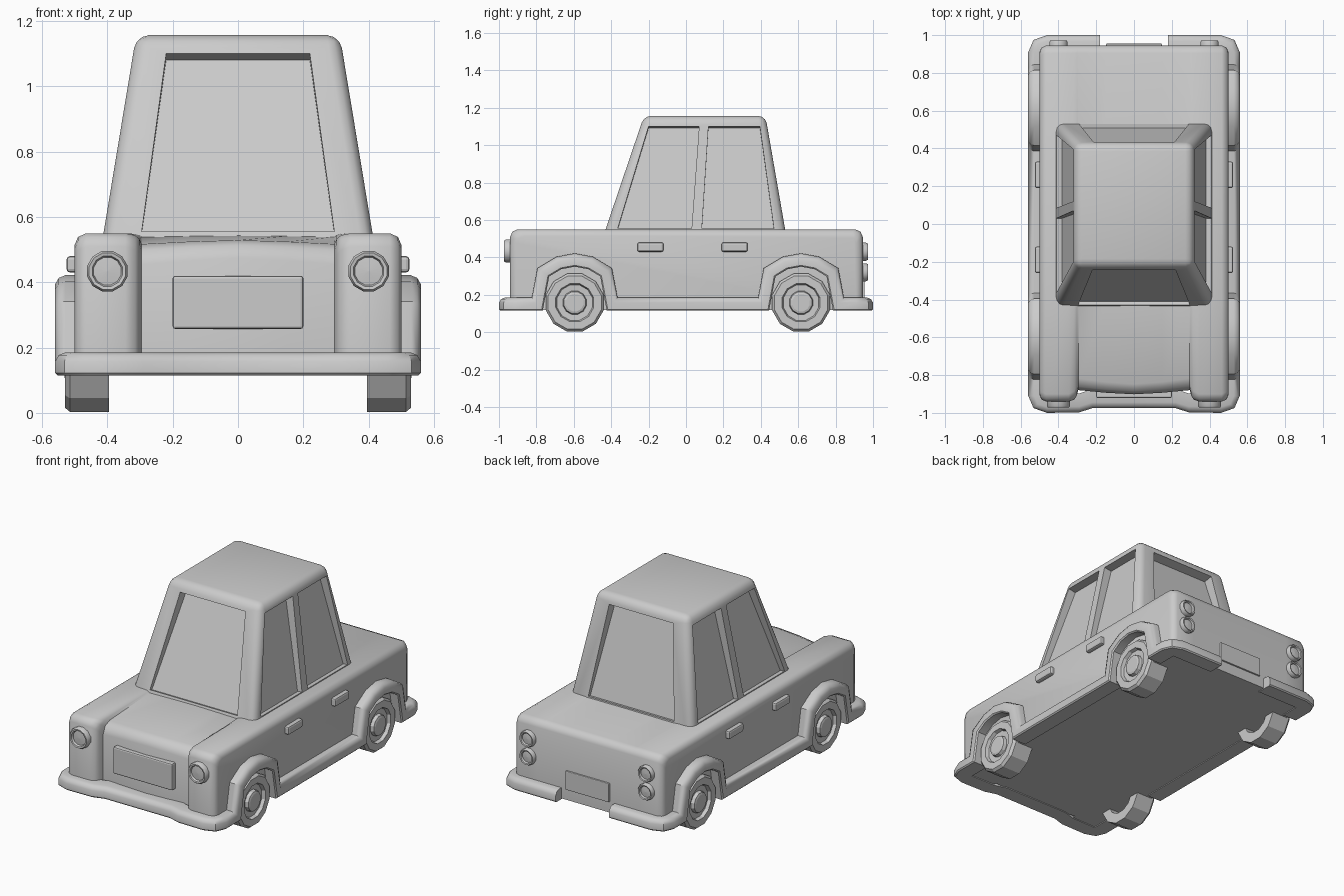
import bpy, bmesh, math
from mathutils import Vector, Matrix

if "Cube" in bpy.data.objects:
    bpy.data.objects.remove(bpy.data.objects["Cube"])


def make(name, verts, faces, smooth=None):
    me = bpy.data.meshes.new(name)
    me.from_pydata([tuple(v) for v in verts], [], faces)
    bm = bmesh.new()
    bm.from_mesh(me)
    bmesh.ops.remove_doubles(bm, verts=bm.verts, dist=1e-5)
    bmesh.ops.recalc_face_normals(bm, faces=bm.faces)
    bm.to_mesh(me)
    bm.free()
    ob = bpy.data.objects.new(name, me)
    bpy.context.collection.objects.link(ob)
    if smooth:
        smooth_by_angle(ob, smooth)
    return ob


def activate(ob):
    bpy.ops.object.select_all(action='DESELECT')
    ob.select_set(True)
    bpy.context.view_layer.objects.active = ob


def smooth_by_angle(ob, deg):
    activate(ob)
    bpy.ops.object.shade_smooth_by_angle(angle=math.radians(deg))


def loft(rings, closed=True, cap_start=True, cap_end=True):
    n = len(rings[0])
    verts = [p for r in rings for p in r]
    faces = []
    for i in range(len(rings) - 1):
        for j in range(n if closed else n - 1):
            k = (j + 1) % n
            faces.append((i * n + j, i * n + k, (i + 1) * n + k, (i + 1) * n + j))
    if cap_start:
        faces.append(tuple(range(n)))
    if cap_end:
        faces.append(tuple((len(rings) - 1) * n + j for j in range(n)))
    return verts, faces


def mirror(ob):
    m = ob.modifiers.new("mirror", 'MIRROR')
    m.use_clip = True
    return ob


def lathe(name, profile, place, sides=12):
    """Turn (radius, height) points about local z, then place."""
    rings = [[place @ Vector((r * math.cos(a), r * math.sin(a), h))
              for a in [2 * math.pi * (i + 0.5) / sides for i in range(sides)]]
             for r, h in profile]
    return make(name, *loft(rings))


def box(name, lo, hi, bevel):
    x0, y0, z0 = lo
    x1, y1, z1 = hi
    rings = [[(x0, y0, z), (x1, y0, z), (x1, y1, z), (x0, y1, z)] for z in (z0, z1)]
    ob = make(name, *loft(rings))
    b = ob.modifiers.new("bevel", 'BEVEL')
    b.width, b.segments = bevel, 2
    return ob


# body: side profiles lofted across the width, with a sunken hood between the fenders
def body_profile(x, inset, k):
    f, r, z = -0.94 + inset + 0.055 * k, 0.945 - inset, 0.55 - inset
    d, a = 0.03 * k, 0.04 + 0.02 * k
    pts = [(f, 0.12), (f, z - a - d), (f + a * 0.3, z - a * 0.3 - d), (f + a, z - d),
           (-0.42, z - 0.01 * k), (r - 0.04, z), (r - 0.012, z - 0.012), (r, z - 0.04), (r, 0.12)]
    return [(x, y, zz) for y, zz in pts]


half = [(0.5, 0.035, 0), (0.49, 0.011, 0), (0.465, 0, 0), (0.345, 0, 0),
        (0.315, 0.0, 0.2), (0.302, 0, 0.6), (0.295, 0, 1.1)]
stations = [(-x, i, k) for x, i, k in half] + [(-0.15, 0, 0.85), (0, 0, 0.7), (0.15, 0, 0.85)] + half[::-1]
make("body", *loft([body_profile(*s) for s in stations]), smooth=50)


# cabin: tapered block with rounded edges
def cabin_dims(z):
    s = (z - 0.55) / 0.605
    return 0.412 - 0.10 * s, -0.43 + 0.205 * s, 0.53 - 0.105 * s


rings = []
for z in (0.42, 1.157):
    x, y0, y1 = cabin_dims(z)
    rings.append([(-x, y0, z), (x, y0, z), (x, y1, z), (-x, y1, z)])
cabin = make("cabin", *loft(rings))
bev = cabin.modifiers.new("bevel", 'BEVEL')
bev.width, bev.segments = 0.04, 3
activate(cabin)
bpy.ops.object.modifier_apply(modifier="bevel")


# window recesses cut into the cabin
def cut_window(bottom, top, deep_bottom, deep_top, centre):
    quad = [Vector(p) for p in (*bottom, *reversed(top))]
    n = (quad[1] - quad[0]).cross(quad[3] - quad[0]).normalized()
    if n.dot(quad[0] - centre) < 0:
        n = -n
    inner = [p - n * d for p, d in zip(quad, (deep_bottom, deep_bottom, deep_top, deep_top))]
    cutter = make("window_cutter", *loft([[p + n * 0.05 for p in quad], inner]))
    m = cabin.modifiers.new("cut", 'BOOLEAN')
    m.operation, m.solver, m.object = 'DIFFERENCE', 'EXACT', cutter
    activate(cabin)
    bpy.ops.object.modifier_apply(modifier="cut")
    bpy.data.objects.remove(cutter)


mid = Vector((0, 0.08, 0.8))
zb, zt = 0.555, 1.1
(xb, fb, rb), (xt, ft, rt) = cabin_dims(zb), cabin_dims(zt)
cut_window([(-0.295, fb, zb), (0.295, fb, zb)], [(-0.22, ft, zt), (0.22, ft, zt)], 0.02, 0.06, mid)
cut_window([(-0.29, rb, zb), (0.29, rb, zb)], [(-0.215, rt, zt), (0.215, rt, zt)], 0.02, 0.06, mid)
for s in (-1, 1):
    for (b0, b1), (t0, t1) in (((-0.365, 0.03), (-0.20, 0.07)), ((0.085, 0.47), (0.12, 0.395))):
        cut_window([(s * xb, b0, zb), (s * xb, b1, zb)],
                   [(s * xt, t0, zt), (s * xt, t1, zt)], 0.03, 0.05, mid)
smooth_by_angle(cabin, 35)


# bumper, wheel arch and sill trim: one strip swept around half the car
def arch(c):
    return [(0.525, c + dy, z) for dy, z in
            ((-0.2, 0.15), (-0.168, 0.32), (-0.085, 0.37), (0, 0.386),
             (0.085, 0.37), (0.168, 0.32), (0.2, 0.15))]


WF, WR = -0.595, 0.615
side = [(0.525, -0.91, 0.15)] + arch(WF) + arch(WR) + [(0.525, 0.91, 0.15)]
front = [(0, -0.94, 0.15), (0.22, -0.94, 0.15), (0.29, -0.962, 0.15), (0.46, -0.965, 0.15), (0.507, -0.95, 0.15)]
rear = [(0.507, 0.95, 0.15), (0.46, 0.965, 0.15), (0.18, 0.965, 0.15)]
path = [Vector(p) for p in front + side + rear]
outs = ([Vector((0, -1, 0))] * 4 + [Vector((1, -1, 0)).normalized()] + [Vector((1, 0, 0))] * len(side)
        + [Vector((1, 1, 0)).normalized()] + [Vector((0, 1, 0))] * 2)
section = [(-0.065, -0.035), (0.028, -0.035), (0.035, -0.028), (0.035, 0.008),
           (0.024, 0.027), (0.004, 0.035), (-0.065, 0.035)]
rings = []
for i, (p, n) in enumerate(zip(path, outs)):
    d0 = (p - path[max(i - 1, 0)]).normalized()
    d1 = (path[min(i + 1, len(path) - 1)] - p).normalized()
    t = (d0 + d1).normalized()
    up = n.cross(t).normalized()
    if n.x > 0.99 and d0.length and d1.length and abs(p.y) < 0.9:
        up /= max(t.dot(d0), 0.6)
    rings.append([p + n * a + up * b for a, b in section])
mirror(make("bumper_and_arch_trim", *loft(rings, cap_start=False), smooth=40))

# wheels: tyre, stepped rim and hub in one turned shape
wheel = [(0.001, 0.47), (0.10, 0.47), (0.10, 0.395), (0.16, 0.395), (0.16, 0.515), (0.147, 0.53),
         (0.105, 0.53), (0.098, 0.51), (0.065, 0.508), (0.06, 0.528), (0.048, 0.532), (0.001, 0.532)]
for name, y in (("front_wheels", WF), ("rear_wheels", WR)):
    mirror(lathe(name, wheel, Matrix.Translation((0, y, 0.158)) @ Matrix.Rotation(math.pi / 2, 4, 'Y')))

# lamps: rim with a dished lens
def lamp(name, r, y, z, turn):
    prof = [(r, -0.02), (r, 0.022), (r * 0.9, 0.032), (r * 0.75, 0.03), (r * 0.68, 0.018), (0.001, 0.022)]
    place = Matrix.Translation((0.4, y, z)) @ Matrix.Rotation(turn * math.pi / 2, 4, 'X')
    ob = lathe(name, prof, place)
    smooth_by_angle(ob, 35)
    mirror(ob)


lamp("headlights", 0.064, -0.94, 0.434, 1)
lamp("upper_tail_lights", 0.05, 0.94, 0.43, -1)
lamp("lower_tail_lights", 0.05, 0.94, 0.32, -1)

# door handles and plates
for name, y in (("front_door_handles", -0.19), ("rear_door_handles", 0.26)):
    mirror(box(name, (0.48, y - 0.07, 0.43), (0.525, y + 0.07, 0.48), 0.01))
box("front_plate", (-0.2, -0.922, 0.257), (0.2, -0.86, 0.42), 0.008)
box("rear_plate", (-0.147, 0.92, 0.185), (0.147, 0.955, 0.30), 0.004)
